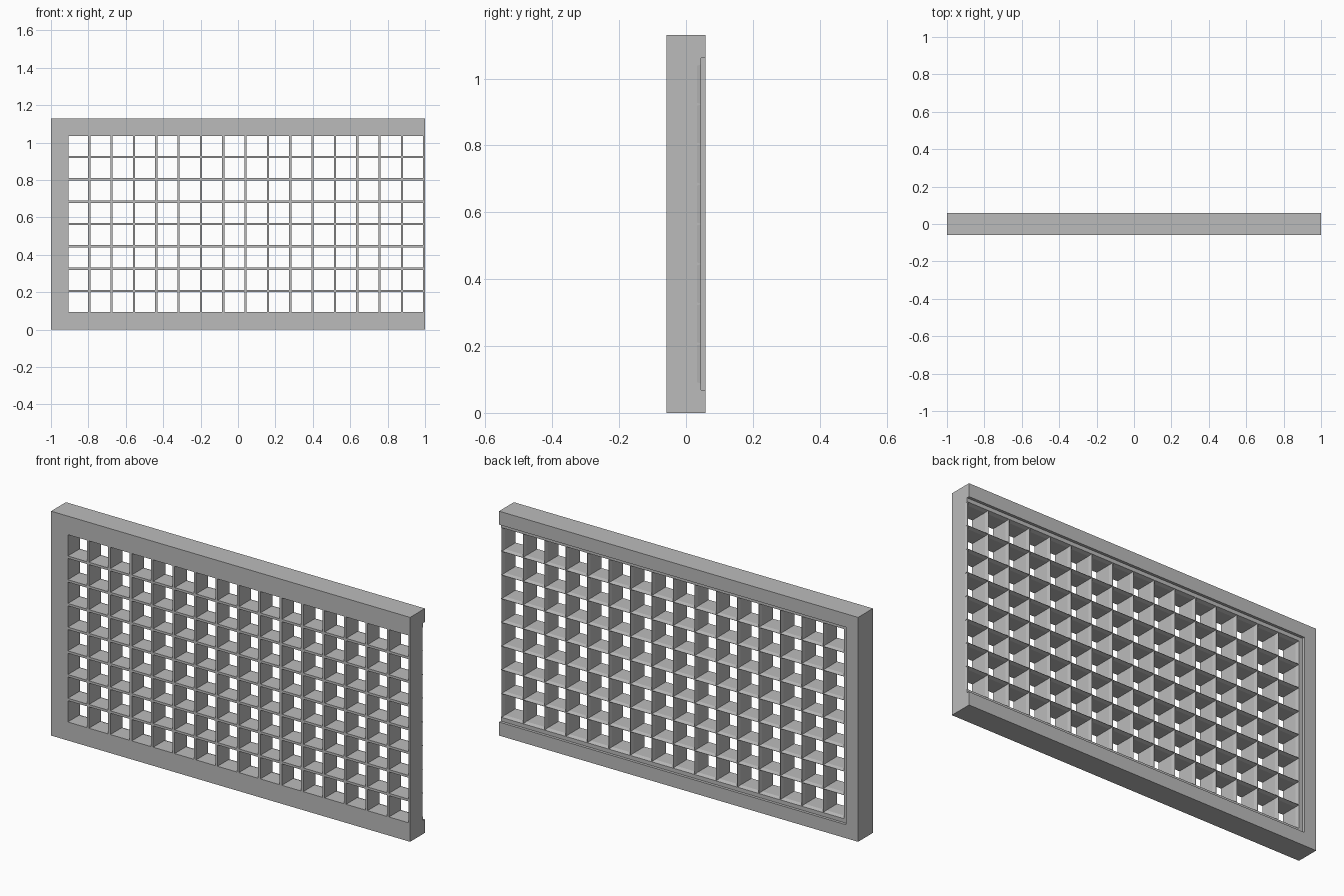
import bpy, bmesh

cube = bpy.data.objects.get("Cube")
if cube:
    bpy.data.objects.remove(cube, do_unlink=True)

H, D = 1.13, 0.059                 # panel height and half depth
PITCH, HALF = 0.1194, 0.006        # grid spacing and half bar thickness
X0, Z0 = -0.9145, H / 2 - 4 * PITCH
FLARE, RIDGE = 0.027, 0.045        # where bars start tapering, and their back edge
TIP = 0.0008

grey = bpy.data.materials.new("plain_grey")
grey.use_nodes = True
grey.diffuse_color = (0.5, 0.5, 0.5, 1)
bsdf = next(n for n in grey.node_tree.nodes if n.type == "BSDF_PRINCIPLED")
bsdf.inputs["Base Color"].default_value = (0.5, 0.5, 0.5, 1)


def loft(name, sections, caps=True):
    """Skin a row of matching closed sections and cap both ends."""
    bm = bmesh.new()
    rings = [[bm.verts.new(p) for p in s] for s in sections]
    n = len(rings[0])
    for a, b in zip(rings, rings[1:]):
        for i in range(n):
            j = (i + 1) % n
            bm.faces.new((a[i], a[j], b[j], b[i]))
    if caps:
        bm.faces.new(rings[0][::-1])
        bm.faces.new(rings[-1])
    bmesh.ops.recalc_face_normals(bm, faces=bm.faces)
    mesh = bpy.data.meshes.new(name)
    bm.to_mesh(mesh)
    bm.free()
    mesh.materials.append(grey)
    obj = bpy.data.objects.new(name, mesh)
    bpy.context.collection.objects.link(obj)
    return obj


# Three-sided frame: (inset, depth) profile swept round the open C shape
inner = Z0 + HALF
frame = [(0, -D), (inner, -D), (inner, FLARE), (Z0, RIDGE),
         (0.068, RIDGE), (0.068, D), (0, D)]
loft("frame", [
    [(1, y, d) for d, y in frame],
    [(d - 1, y, d) for d, y in frame],
    [(d - 1, y, H - d) for d, y in frame],
    [(1, y, H - d) for d, y in frame],
])

# Bar section: flat front, back edge tapered to a narrow ridge
bar = [(-HALF, -D), (HALF, -D), (HALF, FLARE), (TIP, RIDGE),
       (-TIP, RIDGE), (-HALF, FLARE)]

# Horizontal bars
for k in range(1, 8):
    z = Z0 + k * PITCH
    loft(f"horizontal_bar_{k}",
         [[(x, y, z + w) for w, y in bar] for x in (X0, 1)])

# Vertical bars
for k in range(1, 16):
    x = X0 + k * PITCH
    loft(f"vertical_bar_{k}",
         [[(x + w, y, z) for w, y in bar] for z in (Z0, H - Z0)])

# End wall: the last bar, trimmed flush with the open end of the frame
xe = X0 + 16 * PITCH
wall = [(xe - HALF, -D), (1, -D), (1, 0.033), (xe + TIP, RIDGE),
        (xe - TIP, RIDGE), (xe - HALF, FLARE)]
loft("end_wall", [[(x, y, z) for x, y in wall] for z in (Z0, H - Z0)])
